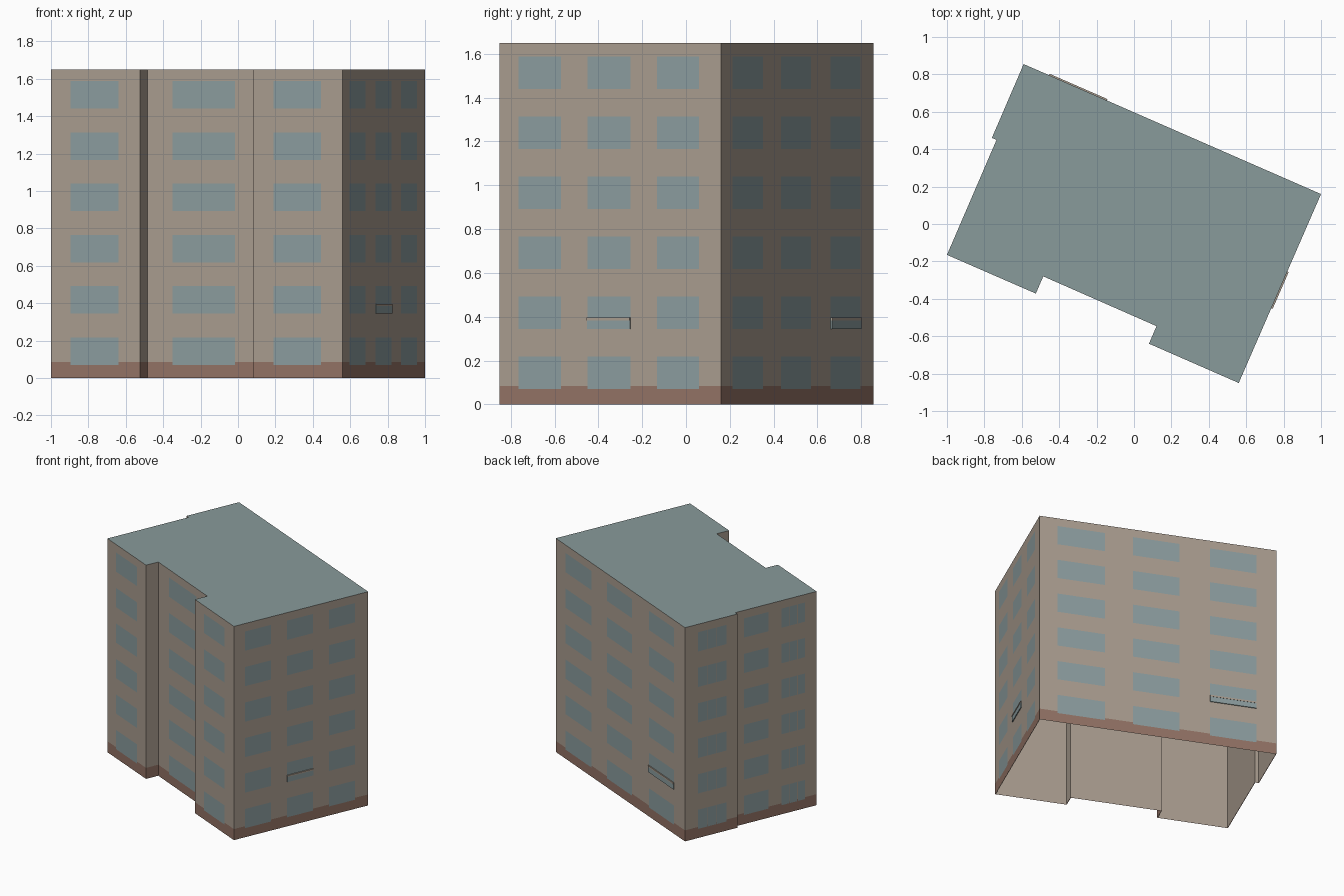
import bpy
import bmesh
from mathutils import Vector

cube = bpy.data.objects.get("Cube")
if cube:
    bpy.data.objects.remove(cube)

HEIGHT = 1.65
PLINTH = 0.085
FLOORS, SILL, PITCH, PANE = 6, 0.07, 0.274, 0.148


def material(name, color):
    mat = bpy.data.materials.new(name)
    mat.use_nodes = True
    rgba = (*color, 1)
    mat.diffuse_color = rgba
    mat.node_tree.nodes["Principled BSDF"].inputs["Base Color"].default_value = rgba
    return mat


TAN = material("tan render", (0.40, 0.335, 0.275))
BROWN = material("brown plinth", (0.29, 0.17, 0.13))
GLASS = material("blue grey glass", (0.26, 0.335, 0.345))
ROOF = material("grey green roof", (0.25, 0.325, 0.325))


def finish(bm, name, mats):
    mesh = bpy.data.meshes.new(name)
    bm.to_mesh(mesh)
    bm.free()
    for mat in mats:
        mesh.materials.append(mat)
    obj = bpy.data.objects.new(name, mesh)
    bpy.context.collection.objects.link(obj)
    return obj


# Footprint, counter-clockwise: front wall with recess, right, back, left
outline = [Vector(p) for p in (
    (-1, -0.165), (-0.525, -0.372), (-0.485, -0.28), (0.12, -0.546),
    (0.08, -0.64), (0.56, -0.85), (1, 0.16), (-0.59, 0.855),
    (-0.76, 0.46), (-0.735, 0.45))]

# Wall name and window spans as fractions along each wall
walls = [
    ("front_left_wing", [(0.22, 0.76)]),
    ("recess_left_side", []),
    ("front_recess", [(0.223, 0.777)]),
    ("recess_right_side", []),
    ("front_right_wing", [(0.23, 0.76)]),
    ("right_wall", [(0.084, 0.277), (0.396, 0.59), (0.71, 0.90)]),
    ("back_wall", [(0.075, 0.275), (0.395, 0.59), (0.72, 0.915)]),
    ("left_wall_rear", [(0.25, 0.425), (0.435, 0.605), (0.615, 0.79)]),
    ("left_wall_step", []),
    ("left_wall_front", [(0.11, 0.41), (0.57, 0.66), (0.67, 0.76), (0.77, 0.86)]),
]
rows = [(SILL + i * PITCH, SILL + i * PITCH + PANE) for i in range(FLOORS)]


def inside(value, spans):
    return any(lo < value < hi for lo, hi in spans)


def build_wall(name, a, b, spans):
    """Wall cut along window edges; faces coloured by position."""
    us = sorted({0, 1, *(u for s in spans for u in s)})
    zs = sorted({0, PLINTH, HEIGHT, *(z for r in rows for z in r)})
    bm = bmesh.new()
    grid = [[bm.verts.new((*a.lerp(b, u), z)) for z in zs] for u in us]
    for i in range(len(us) - 1):
        for j in range(len(zs) - 1):
            face = bm.faces.new((grid[i][j], grid[i + 1][j],
                                 grid[i + 1][j + 1], grid[i][j + 1]))
            u, z = (us[i] + us[i + 1]) / 2, (zs[j] + zs[j + 1]) / 2
            if inside(u, spans) and inside(z, rows):
                face.material_index = 2
            elif z < PLINTH:
                face.material_index = 1
    return finish(bm, name, (TAN, BROWN, GLASS))


def normal(a, b):
    d = (b - a).normalized()
    return Vector((d.y, -d.x))


def build_plate(name, a, b, u0, u1, z0, z1, depth, mat):
    """Thin box standing on the outside of a wall."""
    n = normal(a, b) * depth
    p, q = a.lerp(b, u0), a.lerp(b, u1)
    bm = bmesh.new()
    low = [bm.verts.new((*c, z0)) for c in (p, p + n, q + n, q)]
    base = bm.faces.new(low)
    top = bmesh.ops.extrude_face_region(bm, geom=[base])["geom"]
    bmesh.ops.translate(bm, vec=(0, 0, z1 - z0),
                        verts=[v for v in top if isinstance(v, bmesh.types.BMVert)])
    bmesh.ops.recalc_face_normals(bm, faces=bm.faces)
    return finish(bm, name, (mat,))


edges = list(zip(outline, outline[1:] + outline[:1]))
for (name, spans), (a, b) in zip(walls, edges):
    build_wall(name, a, b, spans)

# Flat roof
bm = bmesh.new()
bm.faces.new([bm.verts.new((*p, HEIGHT)) for p in outline])
finish(bm, "roof", (ROOF,))

# Plain inner lining, open at the bottom
GAP = 0.004
inner = []
for i, p in enumerate(outline):
    inner.append(p - GAP * (normal(*edges[i - 1]) + normal(*edges[i])))
bm = bmesh.new()
low = [bm.verts.new((*p, 0)) for p in inner]
high = [bm.verts.new((*p, HEIGHT - GAP)) for p in inner]
for i in range(len(inner)):
    bm.faces.new((low[i], high[i], high[i - 1], low[i - 1]))
bm.faces.new(high[::-1])
finish(bm, "inner_lining", (TAN,))

# Shallow window boxes with a tan rail, one on the right and one on the back
for side, wall, column in (("right", 5, 1), ("back", 6, 2)):
    a, b = edges[wall]
    u0, u1 = walls[wall][1][column]
    z = rows[1][0]
    build_plate(side + "_window_box", a, b, u0, u1, z, z + 0.05, 0.006, GLASS)
    build_plate(side + "_window_rail", a, b, u0, u1, z + 0.04, z + 0.052, 0.008, TAN)
